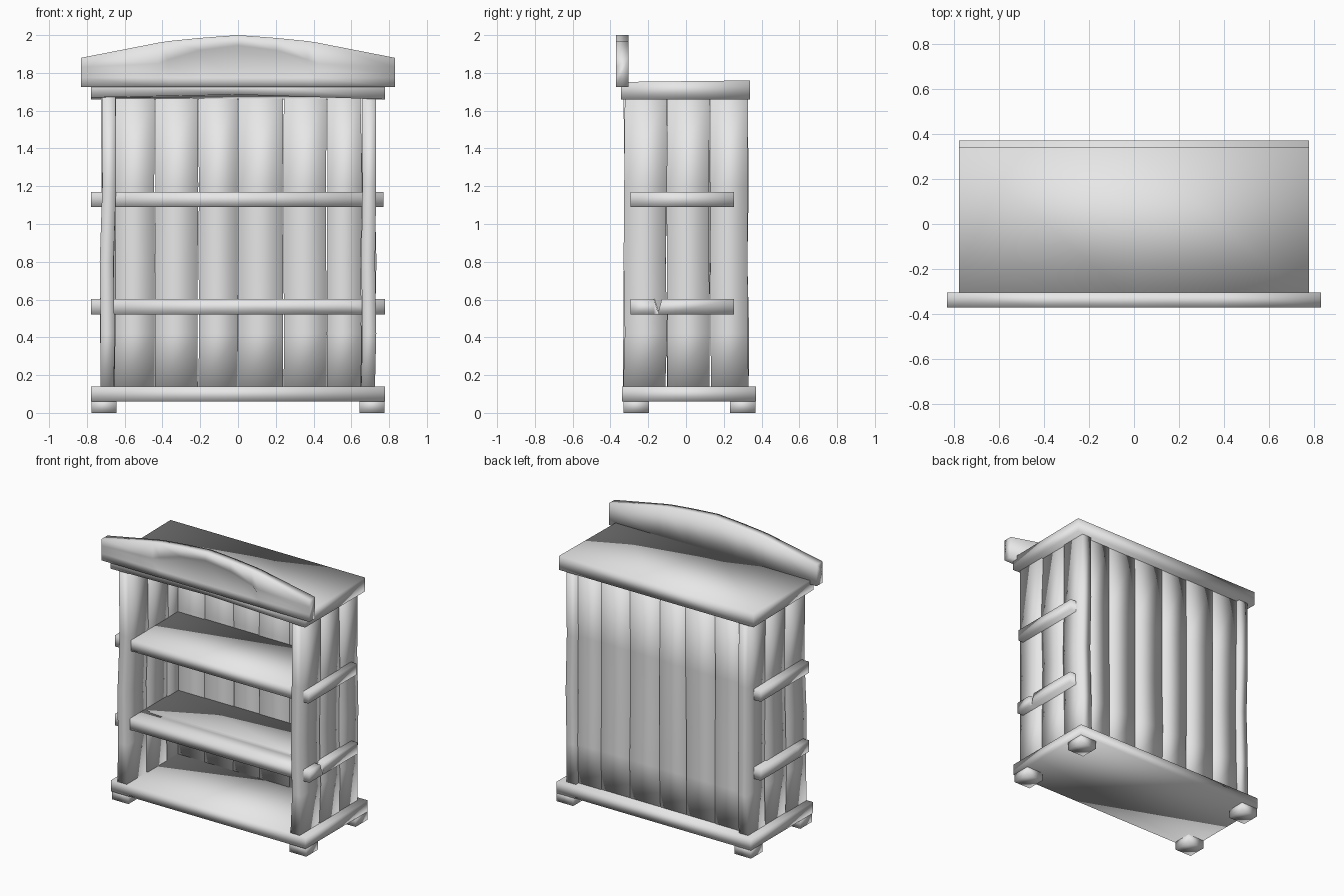
import bpy
import bmesh
import random

random.seed(4)
if "Cube" in bpy.data.objects:
    bpy.data.objects.remove(bpy.data.objects["Cube"], do_unlink=True)

wood = bpy.data.materials.new("grey wood")
wood.use_nodes = True
wood.diffuse_color = (0.8, 0.8, 0.8, 1)
wood.node_tree.nodes["Principled BSDF"].inputs["Base Color"].default_value = (0.8, 0.8, 0.8, 1)


def loft(name, sections):
    """Skin a list of matching closed cross-sections, cap the ends, shade smooth."""
    bm = bmesh.new()
    rings = [[bm.verts.new(p) for p in s] for s in sections]
    n = len(rings[0])
    for a, b in zip(rings, rings[1:]):
        for i in range(n):
            j = (i + 1) % n
            bm.faces.new((a[i], a[j], b[j], b[i]))
    bm.faces.new(rings[0])
    bm.faces.new(rings[-1])
    bmesh.ops.recalc_face_normals(bm, faces=bm.faces)
    for f in bm.faces:
        f.smooth = True
    mesh = bpy.data.meshes.new(name)
    bm.to_mesh(mesh)
    bm.free()
    mesh.materials.append(wood)
    ob = bpy.data.objects.new(name, mesh)
    bpy.context.collection.objects.link(ob)
    return ob


def box(name, x0, x1, y0, y1, z0, z1):
    return loft(name, [[(x0, y0, z), (x1, y0, z), (x1, y1, z), (x0, y1, z)]
                       for z in (z0, z1)])


def plank(name, x0, x1, y0, y1, wob_x, wob_y):
    """Upright board with slightly wavy, hand-cut edges."""
    rings = []
    for z in (0.12, 0.42, 0.8, 1.2, 1.68):
        dx = random.uniform(-wob_x, wob_x)
        dy = random.uniform(-wob_y, wob_y)
        rings.append([(x0 + dx, y0 + dy, z), (x1 + dx, y0 + dy, z),
                      (x1 + dx, y1 + dy, z), (x0 + dx, y1 + dy, z)])
    return loft(name, rings)


# Feet
for side, x in (("right", -0.71), ("left", 0.71)):
    for end, y in (("front", -0.263), ("back", 0.3)):
        box(f"foot_{end}_{side}", x - 0.066, x + 0.066, y - 0.067, y + 0.067, 0, 0.08)

# Base board
box("base_board", -0.777, 0.777, -0.338, 0.37, 0.06, 0.14)

# Top board, its underside arched slightly along the front
loft("top_board", [[(x, -0.345, low), (x, 0.34, 1.66), (x, 0.34, 1.76), (x, -0.345, 1.752)]
                   for x, low in ((-0.777, 1.67), (0, 1.685), (0.777, 1.66))])

# Side planks
for side, s in (("right", -1), ("left", 1)):
    for i, (y0, y1) in enumerate(((-0.328, -0.105), (-0.098, 0.125), (0.132, 0.33))):
        xs = sorted((s * 0.652, s * 0.725))
        plank(f"side_plank_{side}_{i + 1}", *xs, y0, y1, 0.008, 0.006)

# Back planks
edges = (-0.655, -0.44, -0.21, 0.0, 0.24, 0.47, 0.655)
for i, (a, b) in enumerate(zip(edges, edges[1:])):
    plank(f"back_plank_{i + 1}", a + 0.002, b - 0.002, 0.245, 0.3, 0.002, 0.005)

# Upper shelf
box("upper_shelf", -0.777, 0.77, -0.295, 0.255, 1.09, 1.17)

# Lower shelf with a split running in from its left end
loft("lower_shelf", [[(-0.777, y, 0.52), (0.777, y, 0.52), (0.777, y, t),
                      (0.5, y, 0.602), (-0.777, y, 0.602)]
                     for y, t in ((-0.295, 0.602), (-0.17, 0.602), (-0.148, 0.53),
                                  (-0.128, 0.602), (0.255, 0.602))])

# Crest board: arched top and a shallow arched hollow in the front
front, back = -0.37, -0.305
half = ((0, 2.0, 1.945, 0.028), (0.2, 1.985, 1.92, 0.028), (0.37, 1.968, 1.87, 0.022),
        (0.42, 1.96, 1.85, 0), (0.83, 1.88, 1.83, 0))
stations = [(-x, t, a, d) for x, t, a, d in reversed(half[1:])] + list(half)
loft("crest_board", [[(x, back, 1.725), (x, back, top), (x, front, top), (x, front, arch),
                      (x, front + depth, arch - 0.035), (x, front, 1.775), (x, front, 1.725)]
                     for x, top, arch, depth in stations])
